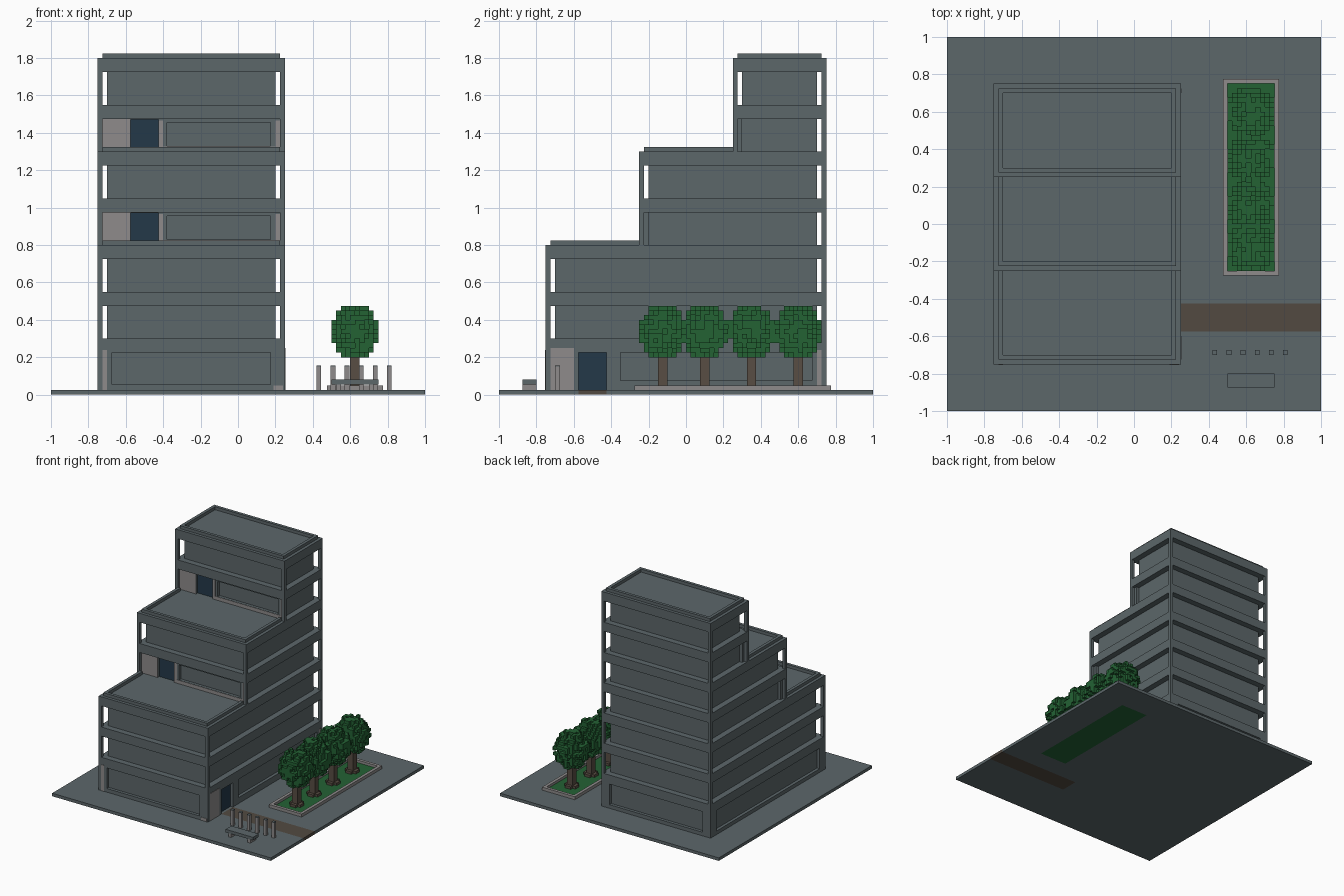
import bpy, bmesh, random
from mathutils import Vector

if "Cube" in bpy.data.objects:
    bpy.data.objects.remove(bpy.data.objects["Cube"])

random.seed(4)


def material(name, r, g, b):
    def lin(c):
        c /= 255
        return c / 12.92 if c <= 0.04045 else ((c + 0.055) / 1.055) ** 2.4
    m = bpy.data.materials.new(name)
    m.diffuse_color = (lin(r), lin(g), lin(b), 1)
    m.use_nodes = True
    m.node_tree.nodes["Principled BSDF"].inputs["Base Color"].default_value = m.diffuse_color
    return m


SLATE = material("slate grey", 92, 103, 106)
PALE = material("pale grey", 142, 139, 139)
DOOR = material("door blue", 36, 57, 73)
GRASS = material("grass green", 35, 98, 52)
LEAF = material("leaf green", 35, 98, 52)
PATH = material("path brown", 82, 74, 65)
BARK = material("bark brown", 88, 77, 67)


def finish(name, bm, mat):
    me = bpy.data.meshes.new(name)
    bm.to_mesh(me)
    bm.free()
    me.materials.append(mat)
    ob = bpy.data.objects.new(name, me)
    bpy.context.collection.objects.link(ob)
    return ob


def boxes(name, mat, items):
    """One object from boxes given as (x0, x1, y0, y1, z0, z1)."""
    bm = bmesh.new()
    for x0, x1, y0, y1, z0, z1 in items:
        vs = bmesh.ops.create_cube(bm, size=1)["verts"]
        for v in vs:
            v.co = Vector((x1 if v.co.x > 0 else x0,
                           y1 if v.co.y > 0 else y0,
                           z1 if v.co.z > 0 else z0))
    return finish(name, bm, mat)


def wall(axis, d0, d1, u0, u1, z0, z1, openings):
    """Boxes of a wall along x or y, leaving openings (a, b, low, high)."""
    parts, u = [], u0
    for a, b, lo, hi in openings:
        parts.append((u, a, z0, z1))
        if lo > z0:
            parts.append((a, b, z0, lo))
        if hi < z1:
            parts.append((a, b, hi, z1))
        u = b
    parts.append((u, u1, z0, z1))
    if axis == "x":
        return [(a, b, d0, d1, lo, hi) for a, b, lo, hi in parts]
    return [(d0, d1, a, b, lo, hi) for a, b, lo, hi in parts]


X0, X1, YB, T, G = -0.75, 0.25, 0.75, 0.025, 0.025

# ground slab around the path and planting bed
boxes("ground", SLATE, [
    (-1, 0.25, -1, 1, 0, G), (0.25, 1, -1, -0.575, 0, G),
    (0.25, 0.5, -0.425, 1, 0, G), (0.75, 1, -0.425, 1, 0, G),
    (0.5, 0.75, -0.425, -0.25, 0, G), (0.5, 0.75, 0.75, 1, 0, G)])
boxes("path", PATH, [(0.25, 1, -0.575, -0.425, 0, G)])
boxes("grass_bed", GRASS, [(0.5, 0.75, -0.25, 0.75, 0, G + 0.004)])
boxes("bed_curb", PALE, [
    (0.475, 0.5, -0.275, 0.775, G, 0.05), (0.75, 0.775, -0.275, 0.775, G, 0.05),
    (0.5, 0.75, -0.275, -0.25, G, 0.05), (0.5, 0.75, 0.75, 0.775, G, 0.05)])

# ground floor: flush walls with recessed windows and a side door
boxes("ground_floor_core", SLATE, [(X0 + T, X1 - T, -YB + T, YB - T, G, 0.3)])
wide = [(-0.675, 0.175, 0.055, 0.225)]
walls = wall("x", -YB, -YB + T, X0, X1, G, 0.3, wide)
walls += wall("x", YB - T, YB, X0, X1, G, 0.3, wide)
walls += wall("y", X0, X0 + T, -YB + T, YB - T, G, 0.3, [(-0.675, 0.675, 0.055, 0.225)])
walls += wall("y", X1 - T, X1, -YB + T, YB - T, G, 0.3,
              [(-0.575, -0.425, G, 0.225), (-0.35, 0.675, 0.075, 0.225)])
boxes("ground_floor_walls", SLATE, walls)
boxes("side_door", DOOR, [(X1 - T, X1 - T + 0.005, -0.575, -0.425, G, 0.225)])
boxes("side_door_panels", PALE, [
    (X1, X1 + 0.003, -0.725, -0.6, G, 0.25),
    (X1, X1 + 0.003, 0.7, 0.725, G, 0.24)])
boxes("front_corner_panels", PALE, [
    (-0.725, -0.7, -YB - 0.003, -YB, G, 0.24),
    (0.19, 0.24, -YB - 0.003, -YB, G, 0.05)])

# three stepped tiers: core, floor slabs, corner posts, parapet
tiers = [("lower", -0.75, 0.3, (0.55, 0.8)),
         ("middle", -0.25, 0.8, (1.05, 1.3)),
         ("upper", 0.25, 1.3, (1.55, 1.8))]
for name, y0, z0, slab_tops in tiers:
    top = slab_tops[-1]
    boxes(name + "_core", SLATE, [(X0 + 0.05, X1 - 0.05, y0 + 0.05, YB - 0.05, z0, top - 0.01)])
    boxes(name + "_slabs", SLATE, [(X0, X1, y0, YB, z - 0.075, z) for z in slab_tops])
    boxes(name + "_posts", SLATE, [
        (x, x + T, y, y + T, z0, top) for x in (X0, X1 - T) for y in (y0, YB - T)])

    # parapet runs back to the next tier, and closes only on the top roof
    last = name == "upper"
    back = YB - T if last else y0 + 0.5
    rail = [(X0 + T, X1 - T, y0 + T, y0 + 2 * T, top, top + T)]
    rail += [(x, x + T, y0 + 2 * T, back, top, top + T) for x in (X0 + T, X1 - 2 * T)]
    if last:
        rail.append((X0 + 2 * T, X1 - 2 * T, back - T, back, top, top + T))
    boxes(name + "_parapet", SLATE, rail)

    # terrace wall with door, window and pale panels
    if name != "lower":
        yw = y0 + T
        boxes(name + "_terrace_wall", SLATE, wall(
            "x", yw, yw + T, X0 + T, X1 - T, z0, z0 + 0.175,
            [(-0.575, -0.425, z0, z0 + 0.17), (-0.38, 0.175, z0 + 0.03, z0 + 0.155)]))
        boxes(name + "_terrace_door", DOOR,
              [(-0.575, -0.425, yw + T - 0.006, yw + T, z0, z0 + 0.17)])
        boxes(name + "_terrace_panels", PALE, [
            (a, b, yw - 0.003, yw, z0, z0 + h)
            for a, b, h in ((-0.725, -0.575, 0.175), (-0.425, -0.4, 0.165),
                            (-0.4, 0.2, 0.028), (0.2, 0.225, 0.165))])

# bollards and bench
bx = [0.432 + 0.0755 * i for i in range(6)]
boxes("bollards", PALE, [(x - 0.0125, x + 0.0125, -0.7, -0.675, G, 0.15) for x in bx])
boxes("bollard_caps", SLATE, [(x - 0.0125, x + 0.0125, -0.7, -0.675, 0.15, 0.155) for x in bx])
boxes("bench_seat", SLATE, [(0.5, 0.75, -0.875, -0.8, 0.055, 0.08)])
boxes("bench_legs", PALE, [(x, x + T, -0.875, -0.8, G, 0.055) for x in (0.525, 0.7)])


# voxel trees
def crown(name, cx, cy, s=0.025):
    """Blocky ball of small cubes; only the outside faces are made."""
    def inside(i, j, k, shrink=0.0):
        x, y, z = (i - 4.5), (j - 4.5), (k - 5)
        return (x * x + y * y) / (5.15 - shrink) ** 2 + z * z / (5.9 - shrink) ** 2 <= 1
    cells = {(i, j, k) for i in range(10) for j in range(10) for k in range(11)
             if inside(i, j, k) and (inside(i, j, k, 0.95) or random.random() > 0.35)}
    bm = bmesh.new()
    for c in cells:
        for ax in range(3):
            for sg in (0, 1):
                n = list(c)
                n[ax] += 2 * sg - 1
                if tuple(n) in cells:
                    continue
                quad = []
                for a, b in ((0, 0), (1, 0), (1, 1), (0, 1)):
                    p = list(c)
                    p[ax] += sg
                    p[(ax + 1) % 3] += a
                    p[(ax + 2) % 3] += b
                    quad.append(bm.verts.new((cx + (p[0] - 5) * s, cy + (p[1] - 5) * s,
                                              0.2 + p[2] * s)))
                bm.faces.new(quad if sg else quad[::-1])
    bmesh.ops.remove_doubles(bm, verts=bm.verts, dist=1e-4)
    finish(name, bm, LEAF)


for i, cy in enumerate((-0.125, 0.1, 0.35, 0.6)):
    cx = 0.625
    boxes(f"tree_trunk_{i + 1}", BARK, [
        (cx - 0.025, cx + 0.025, cy - 0.025, cy + 0.025, G, 0.23),
        (cx - 0.05, cx + 0.05, cy - 0.025, cy + 0.025, G, 0.05),
        (cx - 0.025, cx + 0.025, cy - 0.05, cy + 0.05, G, 0.05)])
    crown(f"tree_crown_{i + 1}", cx, cy)
